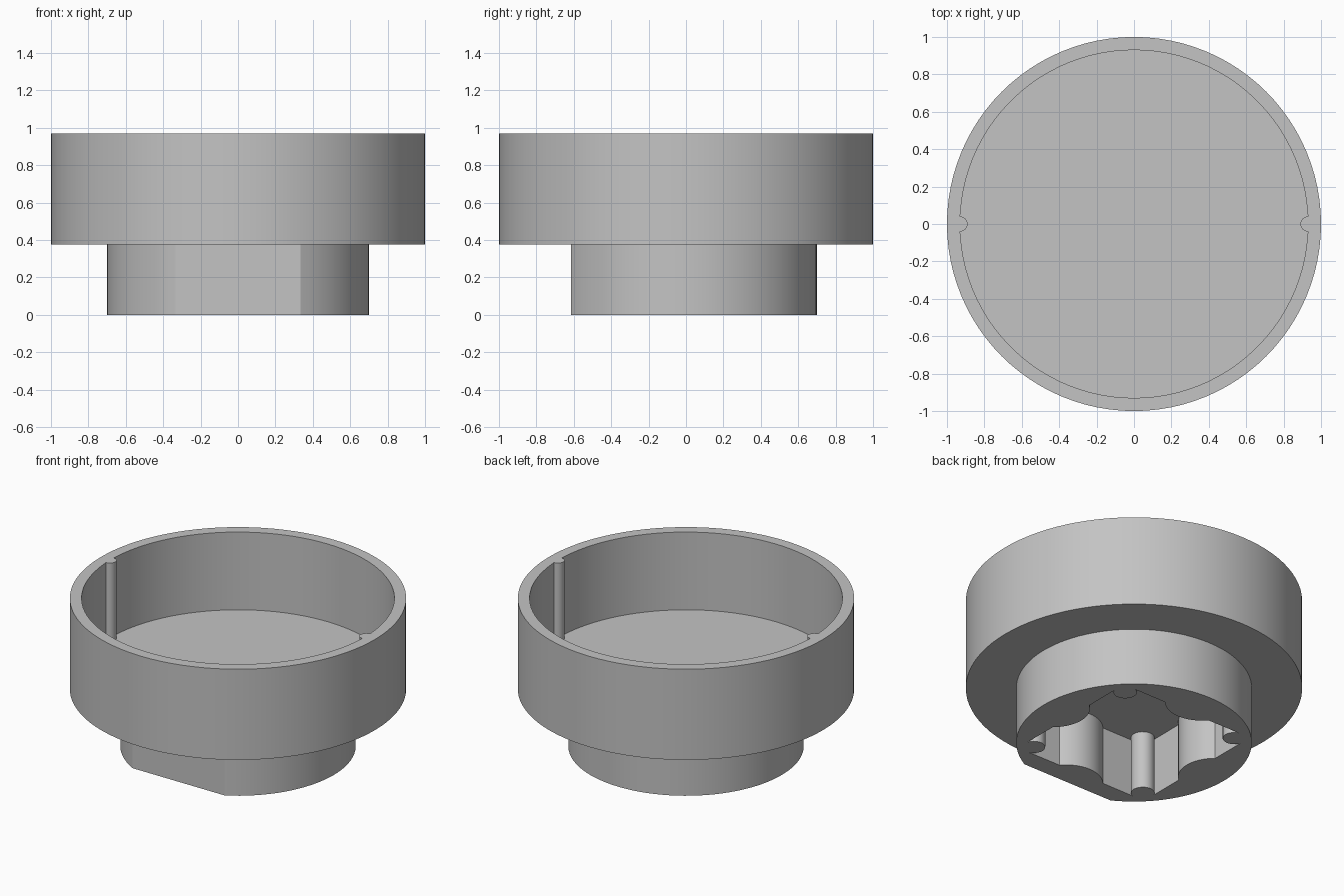
import bpy
import bmesh
from math import asin, cos, degrees, radians, sin

cube = bpy.data.objects.get("Cube")
if cube:
    bpy.data.objects.remove(cube, do_unlink=True)

RIM_TOP, CUP_FLOOR, CUP_BASE, SOCKET_ROOF = 0.97, 0.46, 0.375, 0.38


def arc(cx, radius, start, end, steps, cy=0.0):
    """Points along an arc, angles in degrees."""
    angles = [radians(start + (end - start) * i / steps) for i in range(steps + 1)]
    return [(cx + radius * cos(a), cy + radius * sin(a)) for a in angles]


def repeat(points, count):
    """Repeat a piece of outline around the centre."""
    out = []
    for k in range(count):
        c, s = cos(radians(360 * k / count)), sin(radians(360 * k / count))
        out += [(x * c - y * s, x * s + y * c) for x, y in points]
    return out


# Cup outside
cup_outer = arc(0, 1, 0, 360, 96)[:-1]

# Cup inside with two half-round ribs
cup_inner = repeat(arc(0.93, 0.04, -90, -270, 12) + arc(0, 0.93, 4, 176, 48), 2)

# Collar with a flat on the front
flat = degrees(asin(0.615 / 0.7))
collar = arc(0, 0.7, -flat, 180 + flat, 80)

# Square socket: broad bump on each side, slim rib in each corner
socket = repeat(arc(0.63, 0.22, 230, 130, 16)
                + arc(0.424, 0.07, -20, -250, 16, cy=0.424), 4)

bm = bmesh.new()


def ring(points, z):
    """Closed loop of edges at one height."""
    verts = [bm.verts.new((x, y, z)) for x, y in points]
    edges = [bm.edges.new((v, verts[i - 1])) for i, v in enumerate(verts)]
    return verts, edges


def wall(points, low, high):
    """Upright wall between two heights; returns its two edge loops."""
    (va, ea), (vb, eb) = ring(points, low), ring(points, high)
    for i in range(len(va)):
        bm.faces.new((va[i - 1], va[i], vb[i], vb[i - 1]))
    return ea, eb


def cap(*loops):
    """Flat face inside one loop or between two."""
    edges = [e for loop in loops for e in loop]
    bmesh.ops.triangle_fill(bm, use_beauty=True, use_dissolve=False, edges=edges)


cup_under, cup_rim = wall(cup_outer, CUP_BASE, RIM_TOP)
floor, inner_rim = wall(cup_inner, CUP_FLOOR, RIM_TOP)
collar_foot, collar_top = wall(collar, 0, CUP_BASE)
socket_foot, socket_roof = wall(socket, 0, SOCKET_ROOF)

cap(cup_rim, inner_rim)
cap(floor)
cap(cup_under, collar_top)
cap(collar_foot, socket_foot)
cap(socket_roof)
bmesh.ops.recalc_face_normals(bm, faces=bm.faces[:])

mesh = bpy.data.meshes.new("socket_cup")
bm.to_mesh(mesh)
bm.free()
cup = bpy.data.objects.new("socket_cup", mesh)
bpy.context.collection.objects.link(cup)

# Plain grey
grey = bpy.data.materials.new("plain_grey")
grey.use_nodes = True
colour = (0.55, 0.55, 0.55, 1)
grey.diffuse_color = colour
grey.node_tree.nodes["Principled BSDF"].inputs["Base Color"].default_value = colour
mesh.materials.append(grey)

bpy.ops.object.select_all(action="DESELECT")
cup.select_set(True)
bpy.context.view_layer.objects.active = cup
bpy.ops.object.shade_smooth_by_angle(angle=radians(30))
